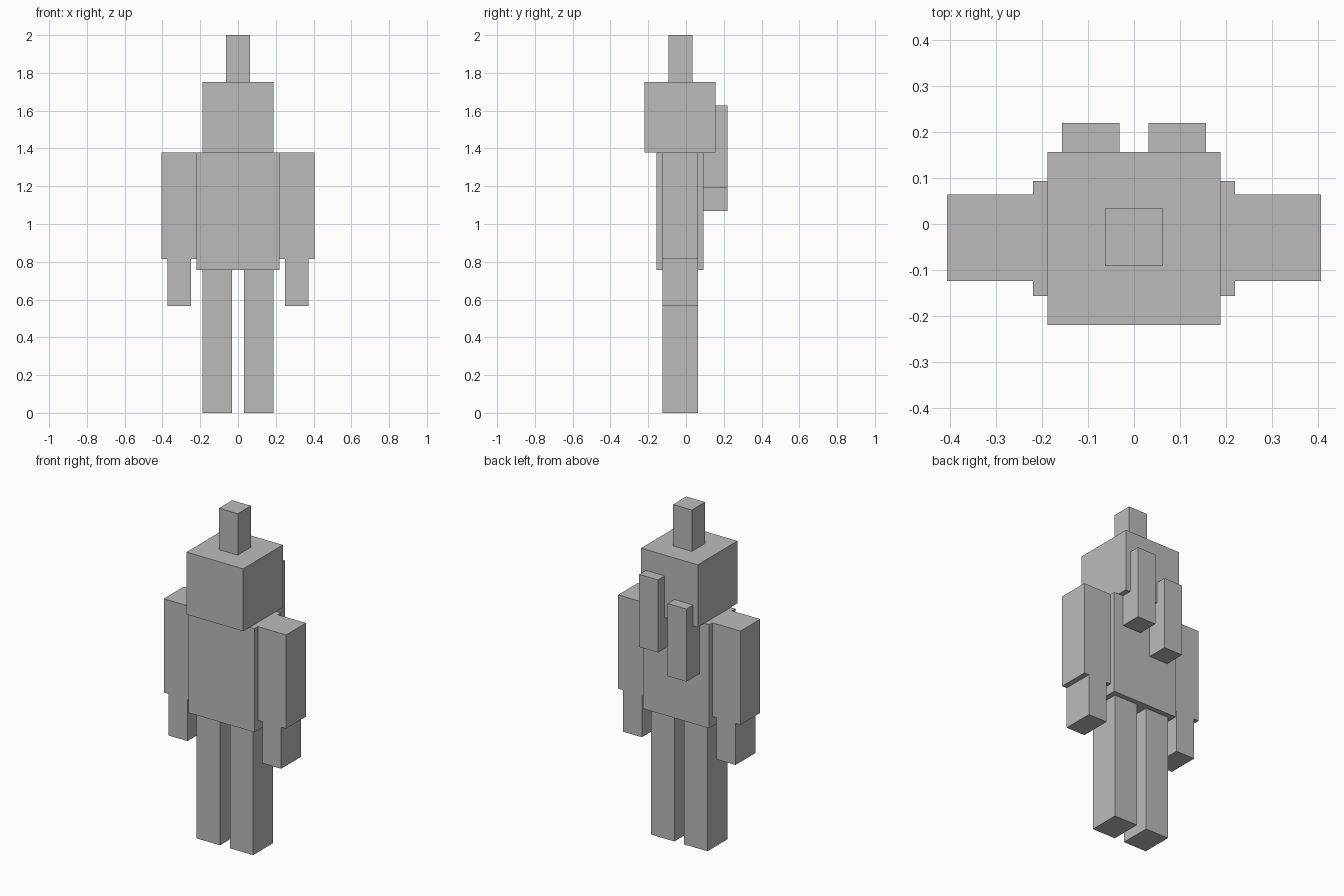
import bpy
import bmesh
from mathutils import Matrix, Vector

cube = bpy.data.objects.get("Cube")
if cube:
    bpy.data.objects.remove(cube, do_unlink=True)

# Single plain grey material
grey = bpy.data.materials.new("plain grey")
grey.use_nodes = True
colour = (0.5, 0.5, 0.5, 1.0)
grey.diffuse_color = colour
grey.node_tree.nodes["Principled BSDF"].inputs["Base Color"].default_value = colour


def box(name, x, y, z):
    """Box spanning the given (min, max) range on each axis."""
    lo, hi = (Vector(c) for c in zip(x, y, z))
    bm = bmesh.new()
    bmesh.ops.create_cube(bm, size=1.0, matrix=Matrix.Diagonal((*(hi - lo), 1.0)))
    mesh = bpy.data.meshes.new(name)
    bm.to_mesh(mesh)
    bm.free()
    mesh.materials.append(grey)
    obj = bpy.data.objects.new(name, mesh)
    obj.location = (lo + hi) / 2
    bpy.context.collection.objects.link(obj)
    return obj


# Central parts
box("head", (-0.1875, 0.1875), (-0.2188, 0.1562), (1.378, 1.752))
box("head_post", (-0.0625, 0.0625), (-0.0915, 0.0335), (1.752, 2.0))
box("torso", (-0.2188, 0.2188), (-0.1562, 0.0938), (0.757, 1.378))

# Paired parts
limb_y = (-0.124, 0.0635)
for side, s in (("left", 1), ("right", -1)):
    def span(a, b):
        return tuple(sorted((s * a, s * b)))

    box(side + "_arm", span(0.2188, 0.4055), limb_y, (0.816, 1.378))
    box(side + "_hand", span(0.248, 0.373), limb_y, (0.567, 0.816))
    box(side + "_leg", span(0.0325, 0.1875), limb_y, (0.0, 0.757))
    # Back tanks hang at different heights
    bottom = 1.192 if s > 0 else 1.068
    box(side + "_back_tank", span(0.032, 0.1565), (0.0938, 0.2195),
        (bottom, bottom + 0.435))
